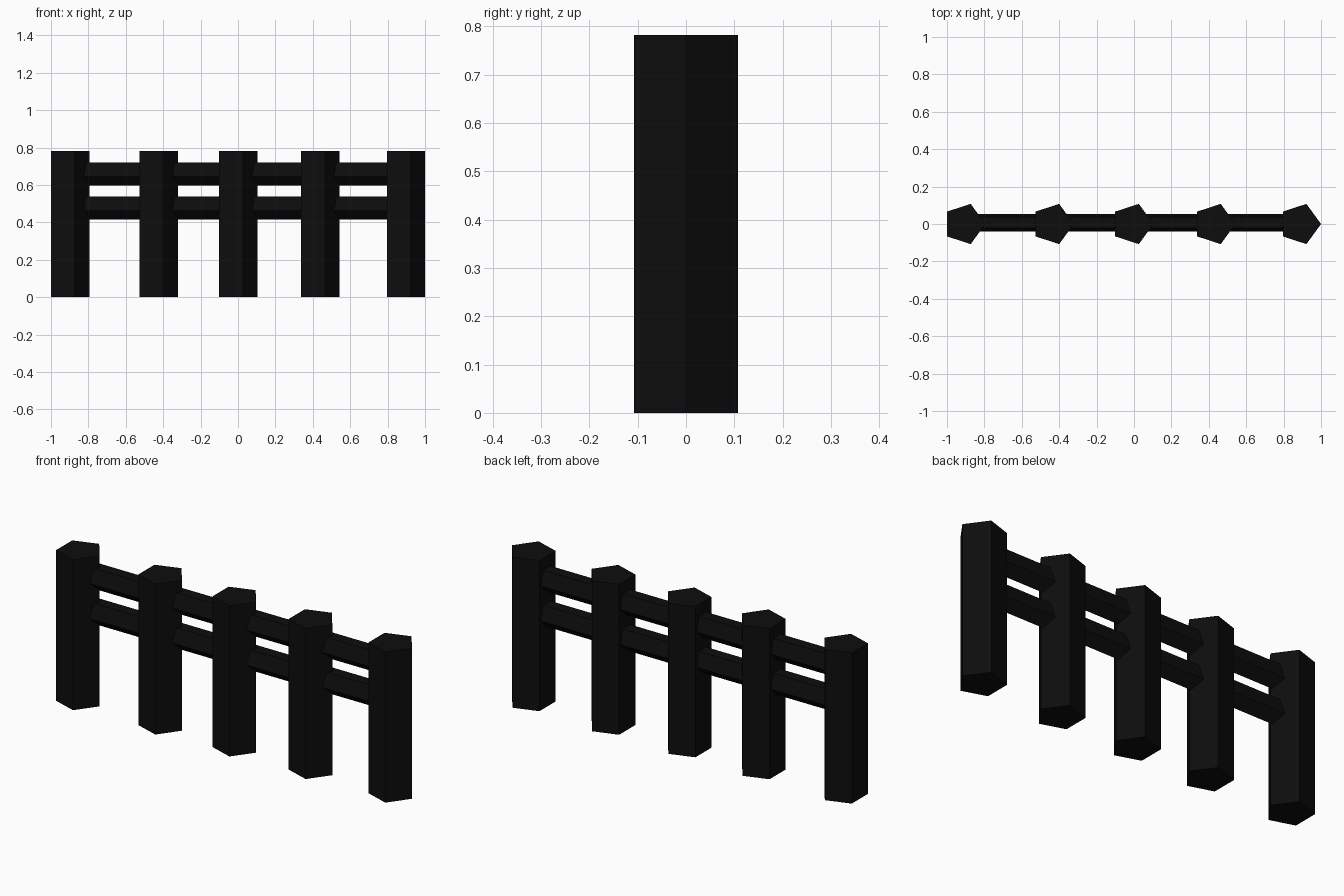
import bpy
import math

if "Cube" in bpy.data.objects:
    bpy.data.objects.remove(bpy.data.objects["Cube"])

black = bpy.data.materials.new("black_paint")
black.diffuse_color = (0.004, 0.004, 0.004, 1)
black.use_nodes = True
black.node_tree.nodes["Principled BSDF"].inputs["Base Color"].default_value = black.diffuse_color


def prism(name, section, place):
    """Prism between two copies of a cross-section; place(point, end) gives the 3D position."""
    n = len(section)
    verts = [place(p, end) for end in (0, 1) for p in section]
    faces = [tuple(reversed(range(n))), tuple(range(n, 2 * n))]
    faces += [(i, (i + 1) % n, n + (i + 1) % n, n + i) for i in range(n)]
    mesh = bpy.data.meshes.new(name)
    mesh.from_pydata(verts, [], faces)
    mesh.materials.append(black)
    obj = bpy.data.objects.new(name, mesh)
    bpy.context.collection.objects.link(obj)
    return obj


def pentagon(rx, ry, start):
    angles = [start + i * math.tau / 5 for i in range(5)]
    return [(rx * math.cos(a), ry * math.sin(a)) for a in angles]


# Five pentagonal posts, one corner pointing to +x
for i, x in enumerate((-0.908, -0.435, -0.009, 0.429, 0.887)):
    prism(f"post_{i + 1}", pentagon(0.113, 0.113, 0),
          lambda p, end: (x + p[0], p[1], 0.782 * end))

# Two flattened pentagonal rails, one corner pointing down
for name, z in (("lower_rail", 0.484), ("upper_rail", 0.666)):
    prism(name, pentagon(0.0495, 0.068, -math.pi / 2),
          lambda p, end: (-0.88 + 1.75 * end, 0.007 + p[0], z + p[1]))
